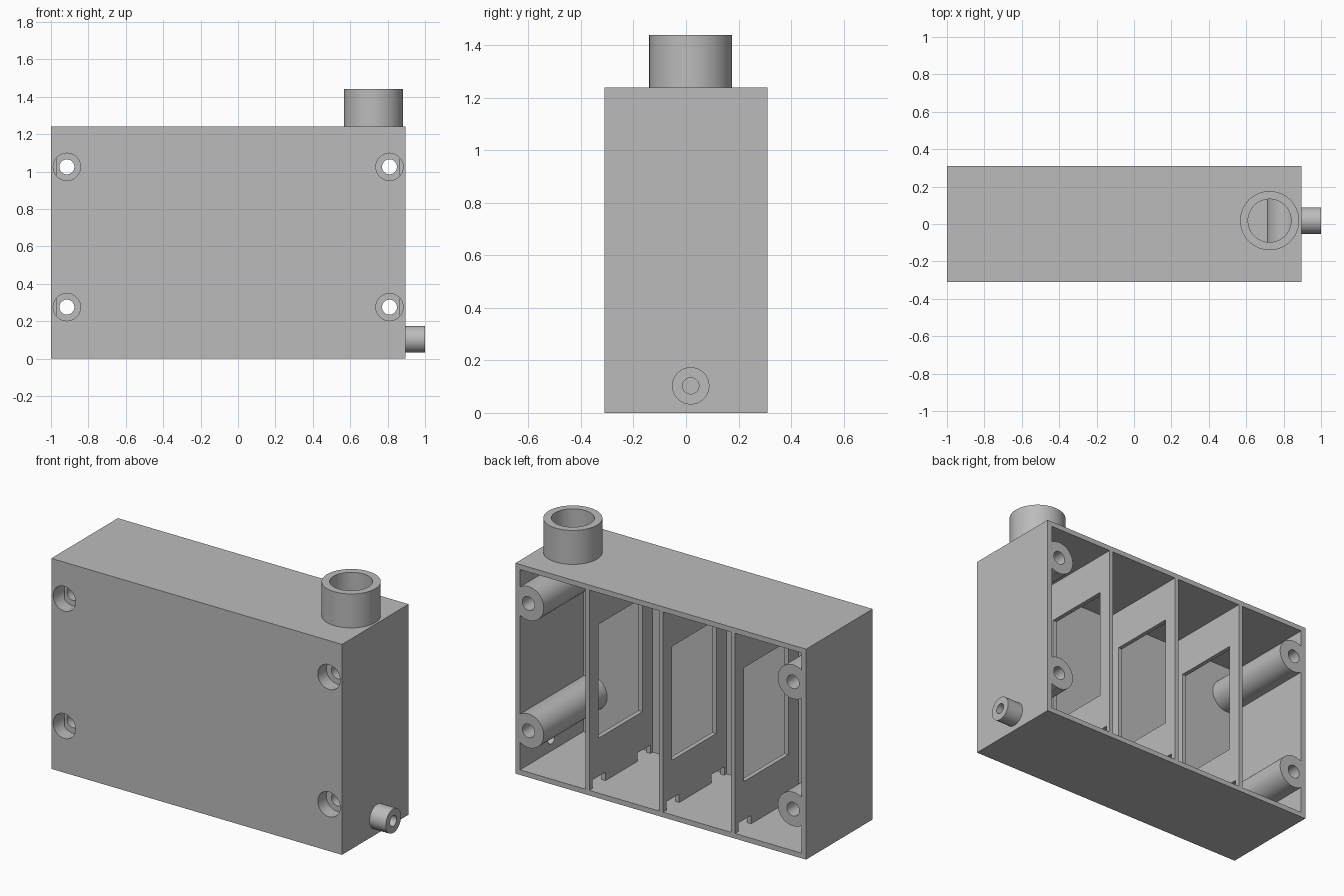
import bpy
from mathutils import Vector

if "Cube" in bpy.data.objects:
    bpy.data.objects.remove(bpy.data.objects["Cube"])

# One grey plastic for everything
grey = bpy.data.materials.new("grey_plastic")
grey.use_nodes = True
COLOUR = (0.5, 0.5, 0.5, 1)
grey.diffuse_color = COLOUR
grey.node_tree.nodes["Principled BSDF"].inputs["Base Color"].default_value = COLOUR

# Main sizes
X0, X1, Y, TOP, WALL = -1.0, 0.895, 0.31, 1.24, 0.03
IN_LO = (X0 + WALL, -Y + WALL, WALL)
IN_HI = (X1 - WALL, Y, TOP - WALL)


def finish(name):
    ob = bpy.context.object
    ob.name = name
    ob.data.materials.append(grey)
    return ob


def box(name, lo, hi):
    lo, hi = Vector(lo), Vector(hi)
    bpy.ops.mesh.primitive_cube_add(size=1, location=(lo + hi) / 2)
    ob = finish(name)
    ob.scale = hi - lo
    bpy.ops.object.transform_apply(location=True, rotation=True, scale=True)
    return ob


def rod(name, start, end, radius):
    start, end = Vector(start), Vector(end)
    axis = end - start
    bpy.ops.mesh.primitive_cylinder_add(
        vertices=48, radius=radius, depth=axis.length, location=(start + end) / 2,
        rotation=axis.to_track_quat('Z', 'Y').to_euler())
    ob = finish(name)
    bpy.ops.object.transform_apply(location=True, rotation=True, scale=True)
    return ob


def combine(target, cutter, operation='DIFFERENCE'):
    mod = target.modifiers.new("shape", 'BOOLEAN')
    mod.operation, mod.solver, mod.object = operation, 'EXACT', cutter
    bpy.ops.object.select_all(action='DESELECT')
    bpy.context.view_layer.objects.active = target
    target.select_set(True)
    bpy.ops.object.modifier_apply(modifier=mod.name)
    bpy.data.objects.remove(cutter)


def smooth(ob):
    bpy.ops.object.select_all(action='DESELECT')
    bpy.context.view_layer.objects.active = ob
    ob.select_set(True)
    bpy.ops.object.shade_smooth_by_angle(angle=0.6)


# Case, open at the back
case = box("case", (X0, -Y, 0), (X1, Y, TOP))
combine(case, box("cavity", IN_LO, (IN_HI[0], Y + 0.1, IN_HI[2])))

# Screw columns with through holes and countersunk heads at the front
for side, x in (("right", -0.915), ("left", 0.81)):
    for level, z in (("lower", 0.275), ("upper", 1.025)):
        column = rod(f"{level}_{side}_screw_column", (x, IN_LO[1], z), (x, Y, z), 0.1)
        combine(column, box("limit", (IN_LO[0], -1, 0), (IN_HI[0], 1, TOP)), 'INTERSECT')
        combine(column, rod("bore", (x, -1, z), (x, 1, z), 0.04))
        combine(column, rod("head_recess", (x, -1, z), (x, -Y + 0.08, z), 0.073))
        combine(case, rod("head_hole", (x, -1, z), (x, -0.2, z), 0.073))
        smooth(column)

# Dividers with a window and two drain slots at the floor
for i, x in enumerate((0.426, -0.055, -0.524)):
    lo, hi = x - 0.013, x + 0.013
    divider = box(f"divider_{i + 1}", (lo, IN_LO[1], IN_LO[2]), (hi, Y, IN_HI[2]))
    combine(divider, box("window", (lo - 0.1, -0.185, 0.305), (hi + 0.1, 0.227, 0.975)))
    for y in (-0.2, 0.22):
        combine(divider, box("slot", (lo - 0.1, y - 0.06, 0), (hi + 0.1, y + 0.06, 0.08)))


# Pipe fittings, bored through the case wall
def pipe(name, start, end, outer, inner):
    start, end = Vector(start), Vector(end)
    reach = (end - start).normalized() * 0.1
    fitting = rod(name, start, end, outer)
    combine(fitting, rod("bore", start - reach, end + reach, inner))
    combine(case, rod("wall_hole", start - reach, end + reach, inner))
    smooth(fitting)


pipe("top_inlet", (0.725, 0.018, TOP), (0.725, 0.018, 1.44), 0.158, 0.115)
pipe("side_outlet", (X1, 0.018, 0.103), (1.0, 0.018, 0.103), 0.071, 0.031)
smooth(case)
